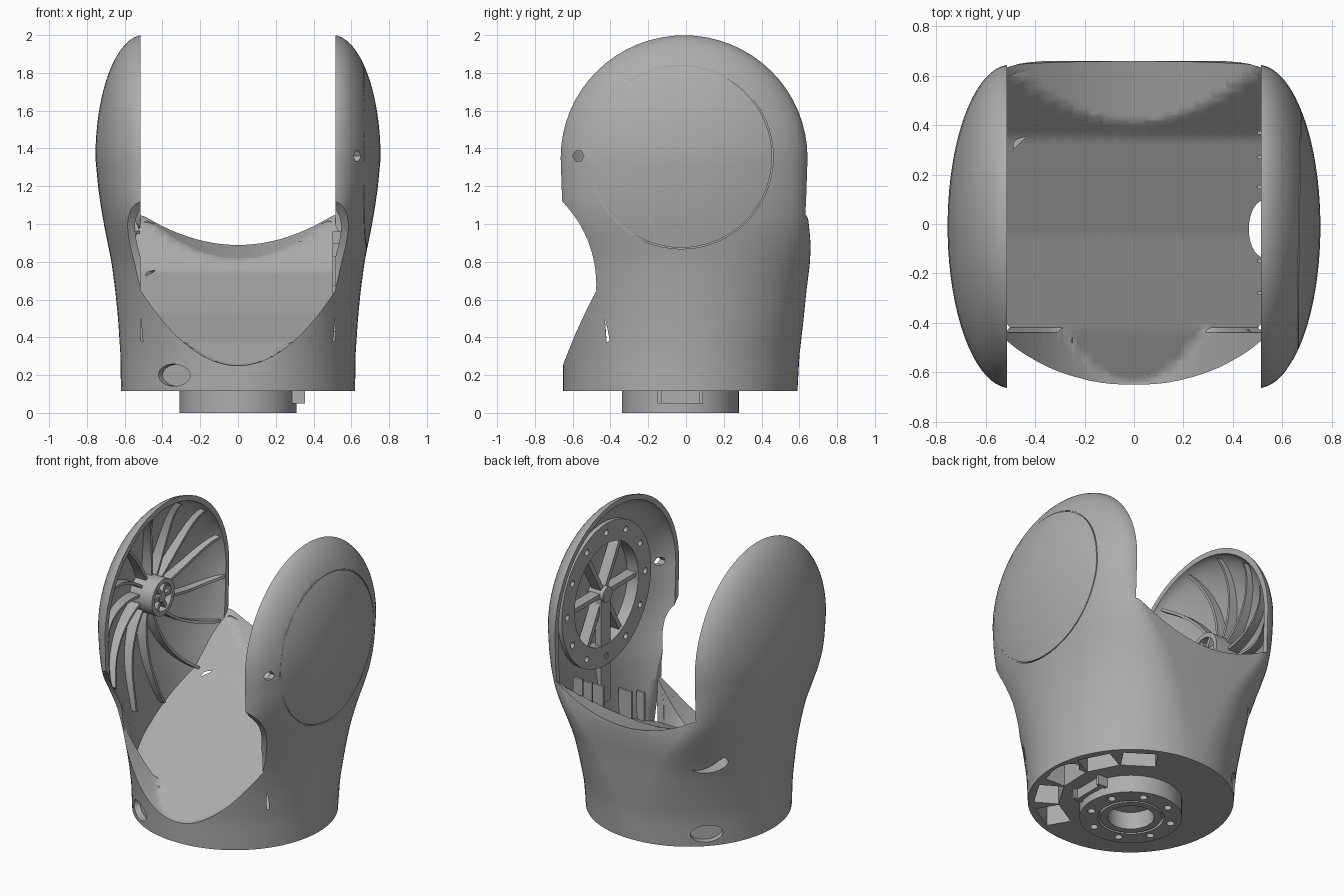
import bpy, bmesh, math
from mathutils import Matrix, Vector

cube = bpy.data.objects.get("Cube")
if cube:
    bpy.data.objects.remove(cube)

grey = bpy.data.materials.new("plain_grey")
grey.use_nodes = True
grey.diffuse_color = (0.42, 0.42, 0.42, 1)
grey.node_tree.nodes["Principled BSDF"].inputs["Base Color"].default_value = grey.diffuse_color

AXIS_Z = 1.35      # height of the joint axis
BASE_Y = -0.03     # base centre
BASE_Z = 0.115     # underside of the body
# outline keys: height, half width, straight half length, y centre, y radius
KEYS = [(BASE_Z, .62, .01, -.03, .62), (.3, .622, .05, -.025, .625), (.5, .635, .13, -.015, .638),
        (.65, .65, .2, -.01, .648), (.8, .67, .3, 0, .657), (.9, .69, .38, 0, .66), (1.0, .71, .45, -.005, .655),
        (1.1, .727, .49, -.01, .648), (1.2, .741, .5, -.01, .65), (AXIS_Z, .755, .5, -.01, .655)]


def lerp_keys(keys, t):
    for lo, hi in zip(keys, keys[1:]):
        if t <= hi[0] or hi is keys[-1]:
            f = (t - lo[0]) / (hi[0] - lo[0])
            return [p + (q - p) * f for p, q in zip(lo, hi)][1:]


def outline(z, inset=0):
    """Straight half length, end radius in x, y centre, y radius."""
    if z <= AXIS_Z:
        w, c, y0, b = lerp_keys(KEYS, z)
        return c, w - c - inset, y0, b - inset
    k = math.sqrt(max(1 - ((z - AXIS_Z) / (.65 - inset)) ** 2, .0004))
    return .5, (.255 - inset) * k, -.01, (.655 - inset) * k


def finish(name, bm, helper=False):
    bmesh.ops.recalc_face_normals(bm, faces=bm.faces)
    me = bpy.data.meshes.new(name)
    bm.to_mesh(me)
    bm.free()
    me.materials.append(grey)
    ob = bpy.data.objects.new(name, me)
    bpy.context.collection.objects.link(ob)
    ob.hide_render = helper
    return ob


def loft(name, inset=0, helper=False):
    bm = bmesh.new()
    heights = [BASE_Z + (AXIS_Z - BASE_Z) * i / 24 for i in range(25)]
    heights += [AXIS_Z + (.65 - inset) * math.sin(math.pi / 2 * i / 16) for i in range(1, 17)]
    rings = []
    for z in heights:
        c, a, y0, b = outline(z, inset)
        ring = []
        for side in (1, -1):
            for i in range(41):
                t = side * math.pi / 2 * (i / 20 - 1)
                ring.append(bm.verts.new((side * (c + a * math.cos(t)), y0 + b * math.sin(t), z)))
        rings.append(ring)
    for lo, hi in zip(rings, rings[1:]):
        for i in range(len(lo)):
            j = (i + 1) % len(lo)
            bm.faces.new((lo[i], lo[j], hi[j], hi[i]))
    bm.faces.new(rings[0])
    bm.faces.new(rings[-1])
    return finish(name, bm, helper)


FLOOR = [(-.9, .10), (-.64, .25), (-.43, .37), (-.05, .53), (.35, .75), (.62, 1.03), (.9, 1.35)]


def floor_height(x, y):
    z = lerp_keys(FLOOR, y)[0]
    if y > 0:      # dished rear rim
        return min(z, .82 + (y - .43) * .3 + .64 * x * x)
    if y < -.43:   # front lip rising towards the arms
        return max(z, .25 + 1.5 * x * x)
    return z


def space_above_floor(name, half):
    """Solid filling everything above the saddle floor."""
    bm = bmesh.new()
    bmesh.ops.create_grid(bm, x_segments=32, y_segments=90, size=1)
    for v in bm.verts:
        v.co.x *= half
        v.co.y *= .9
        v.co.z = floor_height(v.co.x, v.co.y)
    new = bmesh.ops.extrude_face_region(bm, geom=bm.faces[:])["geom"]
    for v in new:
        if isinstance(v, bmesh.types.BMVert):
            v.co.z = 4
    return finish(name, bm, True)


def cylinder(name, centre, direction, radius, depth, helper=False, stretch=1, seg=48):
    bm = bmesh.new()
    bmesh.ops.create_cone(bm, cap_ends=True, segments=seg, radius1=radius, radius2=radius, depth=depth)
    bmesh.ops.scale(bm, vec=(1, stretch, 1), verts=bm.verts)
    d = Vector(direction).normalized()
    up = Vector((0, 0, 1)) if abs(d.z) < .9 else Vector((1, 0, 0))
    rot = Matrix((up, d.cross(up), d)).transposed().to_4x4()
    bmesh.ops.transform(bm, matrix=Matrix.Translation(centre) @ rot, verts=bm.verts)
    return finish(name, bm, helper)


def box(name, centre, size, matrix=Matrix(), helper=False):
    bm = bmesh.new()
    bmesh.ops.create_cube(bm, size=1)
    bmesh.ops.scale(bm, vec=size, verts=bm.verts)
    bmesh.ops.transform(bm, matrix=matrix @ Matrix.Translation(centre), verts=bm.verts)
    return finish(name, bm, helper)


def boolean(ob, tool, op="DIFFERENCE"):
    mod = ob.modifiers.new("cut", "BOOLEAN")
    mod.object, mod.operation, mod.solver = tool, op, "EXACT"
    bpy.context.view_layer.objects.active = ob
    bpy.ops.object.modifier_apply(modifier=mod.name)
    bpy.data.objects.remove(tool)


def tube(name, centre, direction, outer, inner, depth, helper=False):
    ob = cylinder(name, centre, direction, outer, depth, helper, seg=64)
    boolean(ob, cylinder("bore", centre, direction, inner, depth * 2, True, seg=64))
    return ob


# Yoke shell: slot between the arms, hollow arms, scooped front
body = loft("yoke_body")
hollow = loft("arm_hollow", .035, True)
boolean(hollow, space_above_floor("hollow_limit", 1), "INTERSECT")
boolean(body, hollow)
boolean(body, space_above_floor("slot", .515))
boolean(body, cylinder("front_scoop", (0, -1.1, .68), (1, 0, 0), .625, 3, True, seg=96))

# Side access holes and cable passage
for angle, z, size in ((-123, .2, .1), (135, .2, .1), (135, .7, .12)):
    d = Vector((math.cos(math.radians(angle)), math.sin(math.radians(angle)), 0))
    boolean(body, cylinder("access_hole", d * .65 + Vector((0, BASE_Y, z)), d, .058, .14, True, size / .058))
boolean(body, cylinder("cable_hole", (.53, -.02, .4), (0, 0, 1), .065, 1, True, 1.8))
boolean(body, cylinder("pin_hole", (.66, -.57, 1.36), (1, 0, 0), .03, .3, True, seg=6))

# Underside pockets
for i in range(5):
    turn = Matrix.Translation((0, BASE_Y, 0)) @ Matrix.Rotation(math.radians(56 - 29 * i), 4, "Z")
    boolean(body, box("pocket", (.5, 0, .17), (.15, .21, .2), turn, True))

# Round cap seam on the left arm
boolean(body, tube("cap_seam", (.76, -.025, 1.355), (1, 0, 0), .487, .481, .19, True))

# Base flange with bore and bolt holes
flange = tube("base_flange", (0, BASE_Y, .06), (0, 0, 1), .31, .14, .12)
boolean(flange, tube("flange_groove", (0, BASE_Y, 0), (0, 0, 1), .2, .185, .06, True))
for i in range(8):
    a = math.pi * (i + .5) / 4
    boolean(flange, cylinder("bolt_hole", (.25 * math.cos(a), BASE_Y + .25 * math.sin(a), 0),
                             (0, 0, 1), .024, .12, True, seg=16))
parts = [body, flange]
for y, dy in ((-.14, .02), (.08, .02), (-.03, .2)):
    parts.append(box("connector", (.32, y, .085), (.07 if dy < .1 else .03, dy, .07)))


def wall_x(y, z):
    c, a, y0, b = outline(z, .035)
    return c + a * math.sqrt(max(1 - ((y - y0) / b) ** 2, 0))


# Right arm: hub with curved ribs sweeping to the rim, longer towards the floor
hub = tube("right_hub", (-.645, 0, AXIS_Z), (1, 0, 0), .12, .09, .19)
parts += [hub, cylinder("right_hub_core", (-.64, 0, AXIS_Z), (1, 0, 0), .035, .17, seg=24)]
for i in range(3):
    turn = Matrix.Translation((0, 0, AXIS_Z)) @ Matrix.Rotation(math.pi * i / 3, 4, "X")
    parts.append(box("hub_web", (-.64, 0, 0), (.16, .19, .025), turn))
for i in range(13):
    bm = bmesh.new()
    rows = []
    start = math.tau * i / 13
    reach = .48 + .14 * max(0, -math.sin(start + .35))
    for k in range(13):
        r = .11 + reach * k / 12
        a = start + .7 * (r - .11)
        y, z = r * math.cos(a), AXIS_Z + r * math.sin(a)
        x = wall_x(y, z)
        side = Vector((0, -math.sin(a), math.cos(a))) * .009
        inner = max(x - .075 * (1 - .5 * k / 12), .52)
        rows.append([bm.verts.new(Vector((-px, y, z)) + side * s)
                     for px, s in ((x + .012, -1), (x + .012, 1), (inner, 1), (inner, -1))])
    for lo, hi in zip(rows, rows[1:]):
        for j in range(4):
            bm.faces.new((lo[j], lo[(j + 1) % 4], hi[(j + 1) % 4], hi[j]))
    bm.faces.new(rows[0])
    bm.faces.new(rows[-1])
    parts.append(finish("right_rib", bm))

# Left arm: drilled mounting ring, spokes, and fins below
ring = tube("left_mount_ring", (.615, -.02, AXIS_Z), (1, 0, 0), .47, .34, .03)
for i in range(12):
    a = math.tau * i / 12
    boolean(ring, cylinder("ring_hole", (.615, -.02 + .41 * math.cos(a), AXIS_Z + .41 * math.sin(a)),
                           (1, 0, 0), .02, .1, True, seg=12))
parts += [ring, tube("left_ring_wall", (.645, -.02, AXIS_Z), (1, 0, 0), .35, .335, .09),
          cylinder("left_hub", (.645, -.02, AXIS_Z), (1, 0, 0), .05, .11, seg=24),
          box("left_bar", (.625, -.02, .98), (.04, .1, .7))]
for i in range(6):
    turn = Matrix.Translation((0, -.02, AXIS_Z)) @ Matrix.Rotation(math.tau * i / 6, 4, "X")
    parts.append(box("left_spoke", (.65, .19, 0), (.07, .32, .03), turn))
for y in (-.28, -.15, .15, .27, .37):
    z = floor_height(.55, y) + .09
    x = min(wall_x(y, z - .1), wall_x(y, z + .1)) + .01
    parts.append(box("left_fin", ((x + .5) / 2, y, z), (x - .5, .015, .2)))

# Smooth shading with crisp edges
bpy.ops.object.select_all(action="DESELECT")
for ob in parts:
    ob.select_set(True)
bpy.context.view_layer.objects.active = body
bpy.ops.object.shade_smooth_by_angle(angle=math.radians(32))
